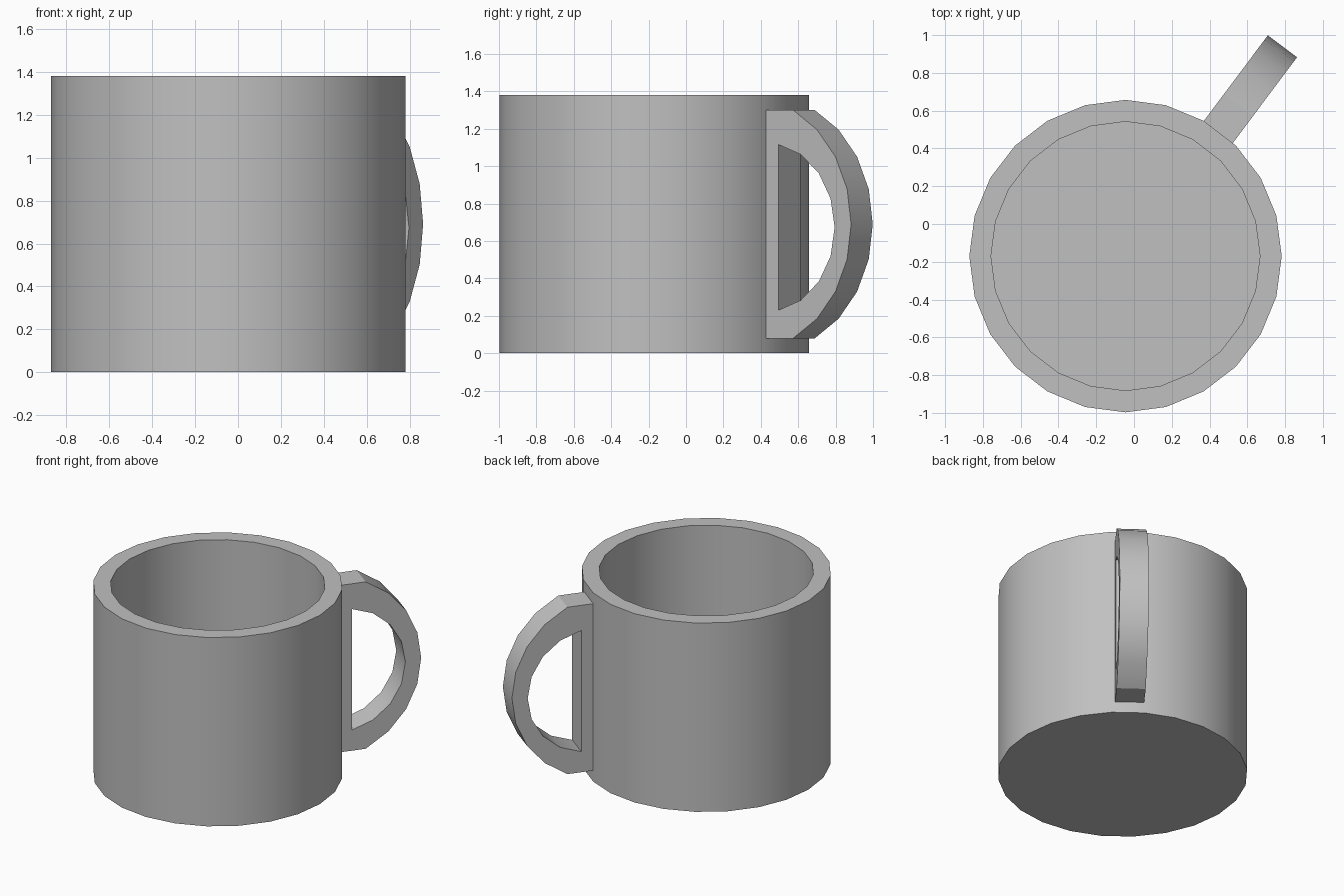
import bpy, bmesh
from math import sin, cos, asin, pi, radians
from mathutils import Vector

cube = bpy.data.objects.get("Cube")
if cube:
    bpy.data.objects.remove(cube, do_unlink=True)

CENTRE = (-0.045, -0.17, 0)
HEIGHT, OUTER, INNER, FLOOR = 1.38, 0.827, 0.712, 0.12
SIDES = 24

grey = bpy.data.materials.new("grey ceramic")
grey.use_nodes = True
colour = (0.53, 0.53, 0.53, 1)
grey.diffuse_color = colour
grey.node_tree.nodes["Principled BSDF"].inputs["Base Color"].default_value = colour


def finish(bm, name):
    """Turn a bmesh into a shaded, coloured object."""
    bmesh.ops.remove_doubles(bm, verts=bm.verts[:], dist=1e-4)
    bmesh.ops.recalc_face_normals(bm, faces=bm.faces[:])
    mesh = bpy.data.meshes.new(name)
    bm.to_mesh(mesh)
    bm.free()
    mesh.materials.append(grey)
    obj = bpy.data.objects.new(name, mesh)
    bpy.context.collection.objects.link(obj)
    obj.location = CENTRE
    bpy.ops.object.select_all(action='DESELECT')
    obj.select_set(True)
    bpy.context.view_layer.objects.active = obj
    bpy.ops.object.shade_smooth_by_angle(angle=radians(25))
    return obj


def add_edges(bm, points, closed):
    verts = [bm.verts.new(p) for p in points]
    edges = [bm.edges.new(pair) for pair in zip(verts, verts[1:])]
    if closed:
        edges.append(bm.edges.new((verts[-1], verts[0])))
    return verts, edges


def arc(start, reach, z, half_height, segments=8):
    """Circular bow from (start, z - half_height) out to reach and back up."""
    sag = reach - start
    radius = (half_height ** 2 + sag ** 2) / (2 * sag)
    half = asin(half_height / radius)
    angles = [half * (2 * i / segments - 1) for i in range(segments + 1)]
    return [Vector((reach - radius + radius * cos(a), 0, z + radius * sin(a)))
            for a in angles]


# Cup: wall, rim and inner floor turned from one profile
bm = bmesh.new()
profile = [(0, 0), (OUTER, 0), (OUTER, HEIGHT), (INNER, HEIGHT), (INNER, FLOOR), (0, FLOOR)]
verts, edges = add_edges(bm, [(r, 0, z) for r, z in profile], False)
bmesh.ops.spin(bm, geom=verts + edges, cent=(0, 0, 0), axis=(0, 0, 1),
               angle=2 * pi, steps=SIDES)
finish(bm, "cup")

# Handle: bowed outline with an opening, extruded to its width
WIDTH = 0.193
bm = bmesh.new()
outer = arc(1.0, 1.387, 0.69, 0.61)
outer = [Vector((0.8, 0, outer[0].z))] + outer + [Vector((0.8, 0, outer[-1].z))]
opening = arc(0.903, 1.277, 0.673, 0.4425)
rim_edges = add_edges(bm, outer, True)[1] + add_edges(bm, opening, True)[1]
bmesh.ops.triangle_fill(bm, edges=rim_edges, use_beauty=True)
bmesh.ops.translate(bm, verts=bm.verts[:], vec=(0, -WIDTH / 2, 0))
side = bmesh.ops.extrude_face_region(bm, geom=bm.faces[:], use_keep_orig=True)
moved = [g for g in side["geom"] if isinstance(g, bmesh.types.BMVert)]
bmesh.ops.translate(bm, verts=moved, vec=(0, WIDTH, 0))
handle = finish(bm, "handle")
handle.rotation_euler.z = radians(53.2)
